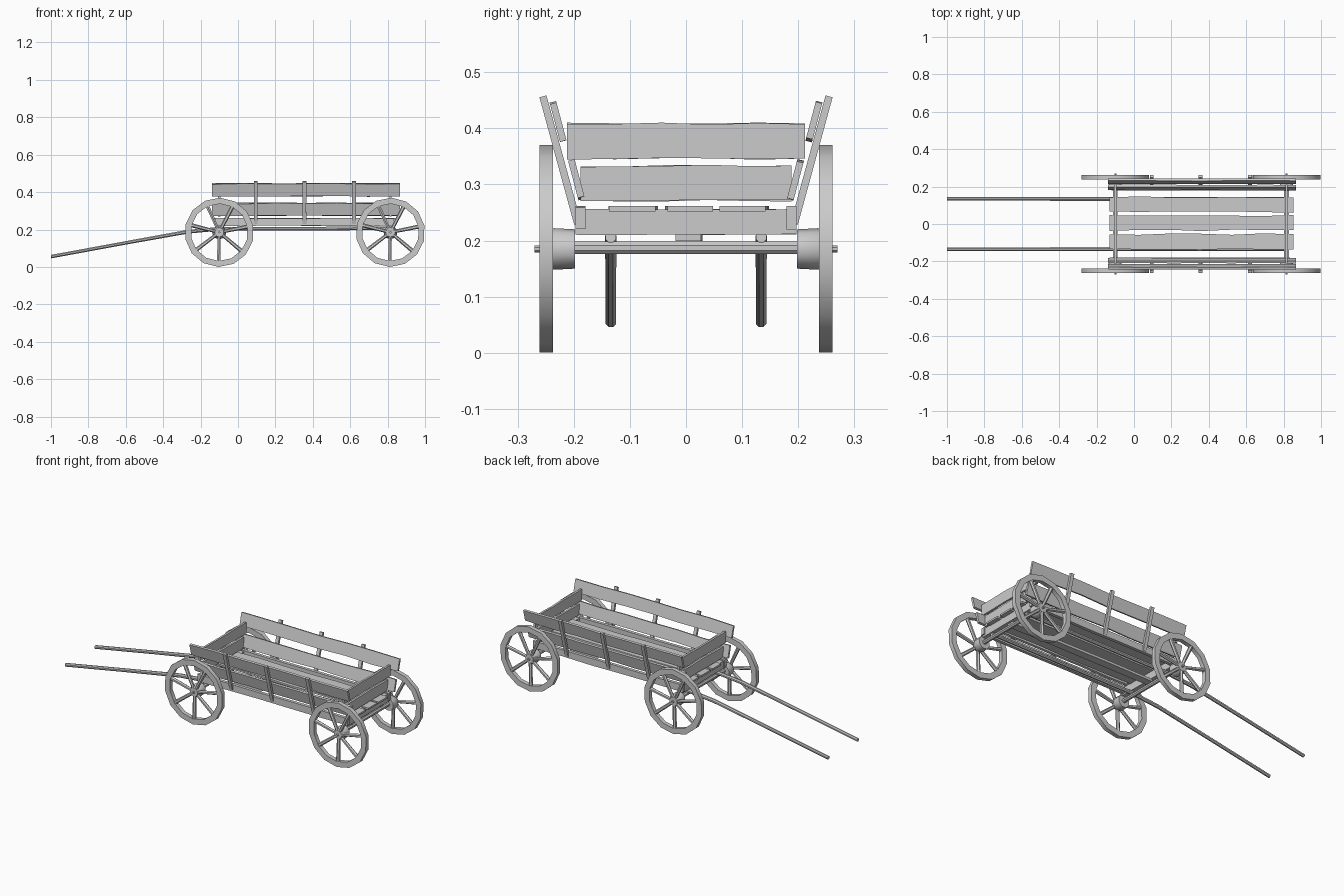
import bpy, bmesh, math, random
from mathutils import Vector

if "Cube" in bpy.data.objects:
    bpy.data.objects.remove(bpy.data.objects["Cube"])

random.seed(4)


def finish(bm, name):
    bmesh.ops.recalc_face_normals(bm, faces=bm.faces)
    me = bpy.data.meshes.new(name)
    bm.to_mesh(me)
    bm.free()
    ob = bpy.data.objects.new(name, me)
    bpy.context.collection.objects.link(ob)
    bpy.ops.object.select_all(action='DESELECT')
    ob.select_set(True)
    bpy.context.view_layer.objects.active = ob
    bpy.ops.object.shade_smooth_by_angle(angle=math.radians(40))
    return ob


def loft(bm, rings, closed=False):
    """Skin a list of point rings; cap the ends unless closed."""
    vs = [[bm.verts.new(p) for p in r] for r in rings]
    n = len(vs[0])
    pairs = list(zip(vs, vs[1:])) + ([(vs[-1], vs[0])] if closed else [])
    for a, b in pairs:
        for i in range(n):
            j = (i + 1) % n
            bm.faces.new((a[i], a[j], b[j], b[i]))
    if not closed:
        bm.faces.new(vs[0])
        bm.faces.new(vs[-1])


def board(name, a, b, wide, width, thick, steps=5, wobble=0.002):
    """Slightly uneven hewn board from a to b; wide = direction of its width."""
    a, b = Vector(a), Vector(b)
    w = Vector(wide).normalized()
    t = (b - a).normalized().cross(w)
    rings = []
    for i in range(steps + 1):
        c = a.lerp(b, i / steps)
        j = [random.uniform(-wobble, wobble) for _ in range(2)]
        hi, lo = w * (width / 2 + j[0]), w * (width / 2 + j[1])
        h = t * thick / 2
        rings.append([c + hi + h, c - lo + h, c - lo - h, c + hi - h])
    bm = bmesh.new()
    loft(bm, rings)
    return finish(bm, name)


def add_rod(bm, pts, radii, sides=8):
    """Round bar through points with a radius for each one."""
    pts = [Vector(p) for p in pts]
    d = (pts[-1] - pts[0]).normalized()
    u = d.cross(Vector((0, 0, 1)) if abs(d.z) < 0.9 else Vector((0, 1, 0))).normalized()
    v = d.cross(u)
    angs = [math.tau * (i + 0.5) / sides for i in range(sides)]
    loft(bm, [[p + (u * math.cos(a) + v * math.sin(a)) * r for a in angs]
              for p, r in zip(pts, radii)])


def rod(name, pts, radii, sides=8):
    bm = bmesh.new()
    add_rod(bm, pts, radii, sides)
    return finish(bm, name)


def wheel(name, cx, side):
    """Fourteen-sided rim, seven spokes, flared hub and axle pin."""
    bm = bmesh.new()
    cz, y = 0.185, side * 0.249
    rings = []
    for i in range(14):
        a = math.tau * i / 14 + 0.2
        prof = [(0.185, -0.012), (0.185, 0.012), (0.153, 0.012), (0.153, -0.012)]
        rings.append([(cx + r * math.cos(a), y + dy, cz + r * math.sin(a)) for r, dy in prof])
    loft(bm, rings, closed=True)
    for i in range(7):
        a = math.tau * i / 7 + 0.2
        c, s = math.cos(a), math.sin(a)
        add_rod(bm, [(cx + r * c, y, cz + r * s) for r in (0.015, 0.158)], (0.009, 0.011), 6)
    add_rod(bm, [(cx, side * q, cz) for q in (0.198, 0.235, 0.258)], (0.035, 0.037, 0.025), 10)
    add_rod(bm, [(cx, side * q, cz) for q in (0.19, 0.27)], (0.006, 0.006), 6)
    return finish(bm, name)


X0, X1 = -0.1, 0.815
Y, Z = (0, 1, 0), (0, 0, 1)
LEAN = Vector((0, 0.055, 0.208))

# Wheels, axles, bolsters and end boards
for end, x in (("front", X0), ("rear", X1)):
    for label, s in (("left", 1), ("right", -1)):
        wheel(f"{end}_{label}_wheel", x, s)
    rod(f"{end}_axle", [(x, -0.2, 0.187), (x, 0.2, 0.187)], (0.012, 0.012))
    board(f"{end}_bolster", (x, -0.197, 0.233), (x, 0.197, 0.233), Z, 0.045, 0.025, wobble=0.001)
    board(f"{end}_lower_board", (x, -0.188, 0.302), (x, 0.188, 0.302), Z, 0.062, 0.012)
    board(f"{end}_upper_board", (x, -0.212, 0.377), (x, 0.212, 0.377), Z, 0.063, 0.012)

# Floor planks and centre pole
for i, y in enumerate((-0.094, 0.006, 0.104)):
    board(f"floor_plank_{i + 1}", (-0.13, y, 0.257), (0.852, y, 0.257), Y, 0.08, 0.01, 6, 0.004)
board("centre_pole", (X0, 0.005, 0.206), (X1, 0.005, 0.206), Y, 0.045, 0.014)

# Sides: sill, two leaning planks, three stakes, pulling shaft
for label, s in (("left", 1), ("right", -1)):
    lean = (0, LEAN.y * s, LEAN.z)
    board(f"{label}_sill", (-0.12, s * 0.188, 0.24), (0.835, s * 0.188, 0.24), Z, 0.04, 0.018)
    for part, y, z in (("lower", 0.195, 0.308), ("upper", 0.228, 0.412)):
        board(f"{label}_{part}_plank", (-0.14, s * y, z), (0.865, s * y, z), lean, 0.068, 0.012, 6, 0.003)
    for i, x in enumerate((0.095, 0.355, 0.62)):
        board(f"{label}_stake_{i + 1}", (x, s * 0.193, 0.23), (x, s * 0.255, 0.457),
              (1, 0, 0), 0.02, 0.013, 3, 0.0005)
    y = s * 0.134
    rod(f"{label}_shaft", [(-1, y, 0.055), (-0.62, y, 0.125), (-0.27, y, 0.188),
                           (-0.1, y, 0.204), (0.82, y, 0.206)],
        (0.01, 0.01, 0.011, 0.011, 0.01))
